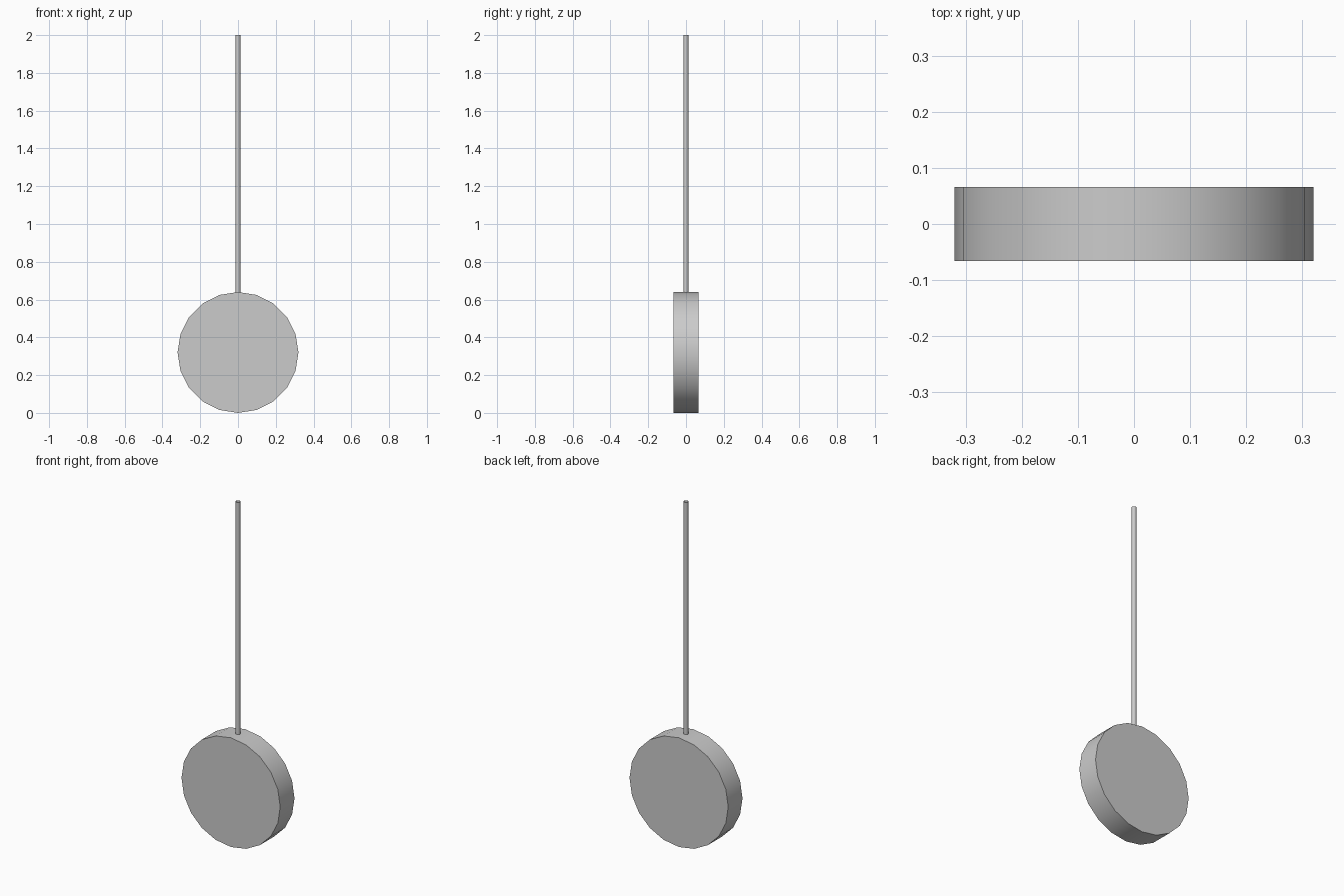
import bpy
import math

if "Cube" in bpy.data.objects:
    bpy.data.objects.remove(bpy.data.objects["Cube"])


def cylinder(name, radius, depth, location, rotation=(0, 0, 0), sides=20, fill='NGON'):
    bpy.ops.mesh.primitive_cylinder_add(vertices=sides, radius=radius, depth=depth,
                                        end_fill_type=fill, location=location,
                                        rotation=rotation)
    obj = bpy.context.object
    obj.name = name
    bpy.ops.object.shade_smooth_by_angle(angle=math.radians(30))
    return obj


# Round pendulum weight, flat sides facing front and back
BOB_RADIUS = 0.32
cylinder("pendulum_bob", BOB_RADIUS, 0.132, (0, 0, BOB_RADIUS), (math.pi / 2, 0, 0))

# Thin open-ended rod, its foot sunk slightly into the rim
ROD_BOTTOM, ROD_TOP = 0.63, 2.0
cylinder("pendulum_rod", 0.0125, ROD_TOP - ROD_BOTTOM,
         (0, 0, (ROD_BOTTOM + ROD_TOP) / 2), fill='NOTHING')
